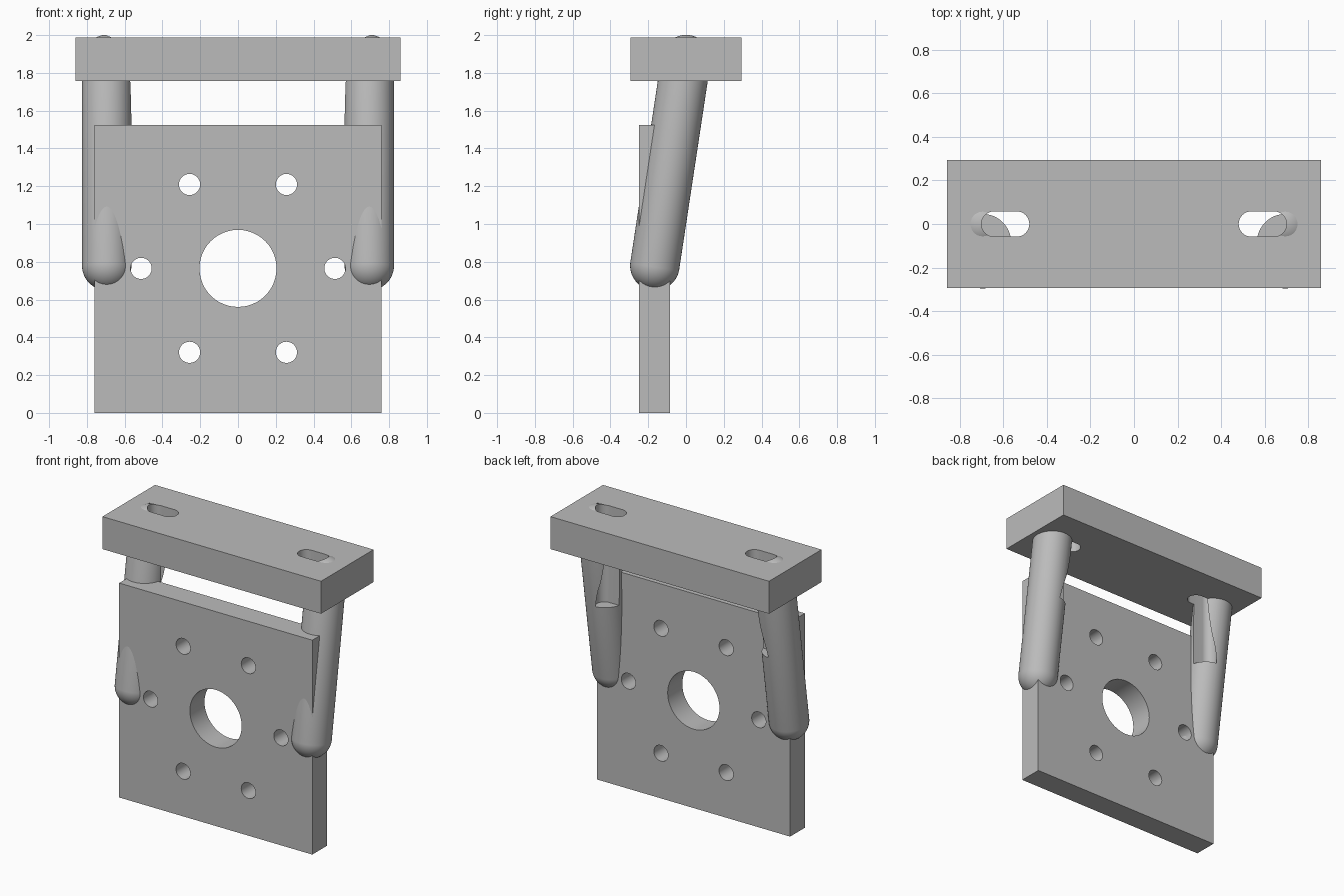
import bpy, bmesh, math
from mathutils import Vector, Matrix

cube = bpy.data.objects.get("Cube")
if cube:
    bpy.data.objects.remove(cube, do_unlink=True)

grey = bpy.data.materials.new("plain grey")
grey.use_nodes = True
colour = (0.5, 0.5, 0.5, 1)
grey.diffuse_color = colour
grey.node_tree.nodes["Principled BSDF"].inputs["Base Color"].default_value = colour


def make_object(name, bm):
    bmesh.ops.recalc_face_normals(bm, faces=bm.faces)
    mesh = bpy.data.meshes.new(name)
    bm.to_mesh(mesh)
    bm.free()
    mesh.materials.append(grey)
    obj = bpy.data.objects.new(name, mesh)
    bpy.context.collection.objects.link(obj)
    return obj


def box(name, low, high):
    low, high = Vector(low), Vector(high)
    bm = bmesh.new()
    bmesh.ops.create_cube(bm, size=1, matrix=Matrix.Translation((low + high) / 2)
                          @ Matrix.Diagonal((high - low).to_4d()))
    return make_object(name, bm)


def extruded(name, points, direction):
    bm = bmesh.new()
    face = bm.faces.new([bm.verts.new(p) for p in points])
    new = bmesh.ops.extrude_face_region(bm, geom=[face])["geom"]
    bmesh.ops.translate(bm, vec=direction, verts=[v for v in new if isinstance(v, bmesh.types.BMVert)])
    return make_object(name, bm)


def hole_cutter(x, z, radius):
    turns = [math.tau * i / 48 for i in range(48)]
    points = [(x + radius * math.cos(a), -0.5, z + radius * math.sin(a)) for a in turns]
    return extruded("hole_cutter", points, (0, 0.7, 0))


def slot_cutter(side, radius=0.058, reach=0.052):
    # Rounded slot outline running along x
    points = []
    for end in (1, -1):
        for i in range(25):
            a = math.pi * (i / 24 - 0.5) + (0 if end > 0 else math.pi)
            points.append((side * 0.591 + end * reach + radius * math.cos(a),
                           radius * math.sin(a), 1.30))
    return extruded("slot_cutter", points, (0, 0, 0.9))


def cut(obj, cutters):
    bpy.context.view_layer.objects.active = obj
    for cutter in cutters:
        mod = obj.modifiers.new("cut", "BOOLEAN")
        mod.operation, mod.solver, mod.object = "DIFFERENCE", "EXACT", cutter
        bpy.ops.object.modifier_apply(modifier=mod.name)
        bpy.data.objects.remove(cutter, do_unlink=True)


def smooth(obj):
    bpy.ops.object.select_all(action="DESELECT")
    obj.select_set(True)
    bpy.context.view_layer.objects.active = obj
    bpy.ops.object.shade_smooth_by_angle(angle=math.radians(30))


def arm(name, start, end, radius):
    # Round-ended rod: a sphere split at its middle and stretched along its axis
    axis = Vector(end) - Vector(start)
    bm = bmesh.new()
    bmesh.ops.create_uvsphere(bm, u_segments=64, v_segments=27, radius=radius)
    for v in bm.verts:
        if v.co.z > 0:
            v.co.z += axis.length
    turn = axis.to_track_quat("Z", "Y").to_matrix().to_4x4()
    bmesh.ops.transform(bm, matrix=Matrix.Translation(start) @ turn, verts=bm.verts)
    return make_object(name, bm)


# Upright plate with a centre bore and a ring of six bolt holes
upright = box("upright_plate", (-0.76, -0.25, 0), (0.76, -0.085, 1.525))
ring = [math.tau * i / 6 for i in range(6)]
cut(upright, [hole_cutter(0, 0.765, 0.204)]
    + [hole_cutter(0.513 * math.cos(a), 0.765 + 0.513 * math.sin(a), 0.056) for a in ring])
smooth(upright)

# Top plate with two slots
top = box("top_plate", (-0.86, -0.295, 1.757), (0.86, 0.295, 1.988))
cut(top, [slot_cutter(1), slot_cutter(-1)])
smooth(top)

# Leaning arms, notched below the slots
for side, label in ((1, "left"), (-1, "right")):
    rod = arm(label + "_arm", (side * 0.695, -0.165, 0.78), (side * 0.695, 0, 1.87), 0.131)
    cut(rod, [slot_cutter(side)])
    smooth(rod)
